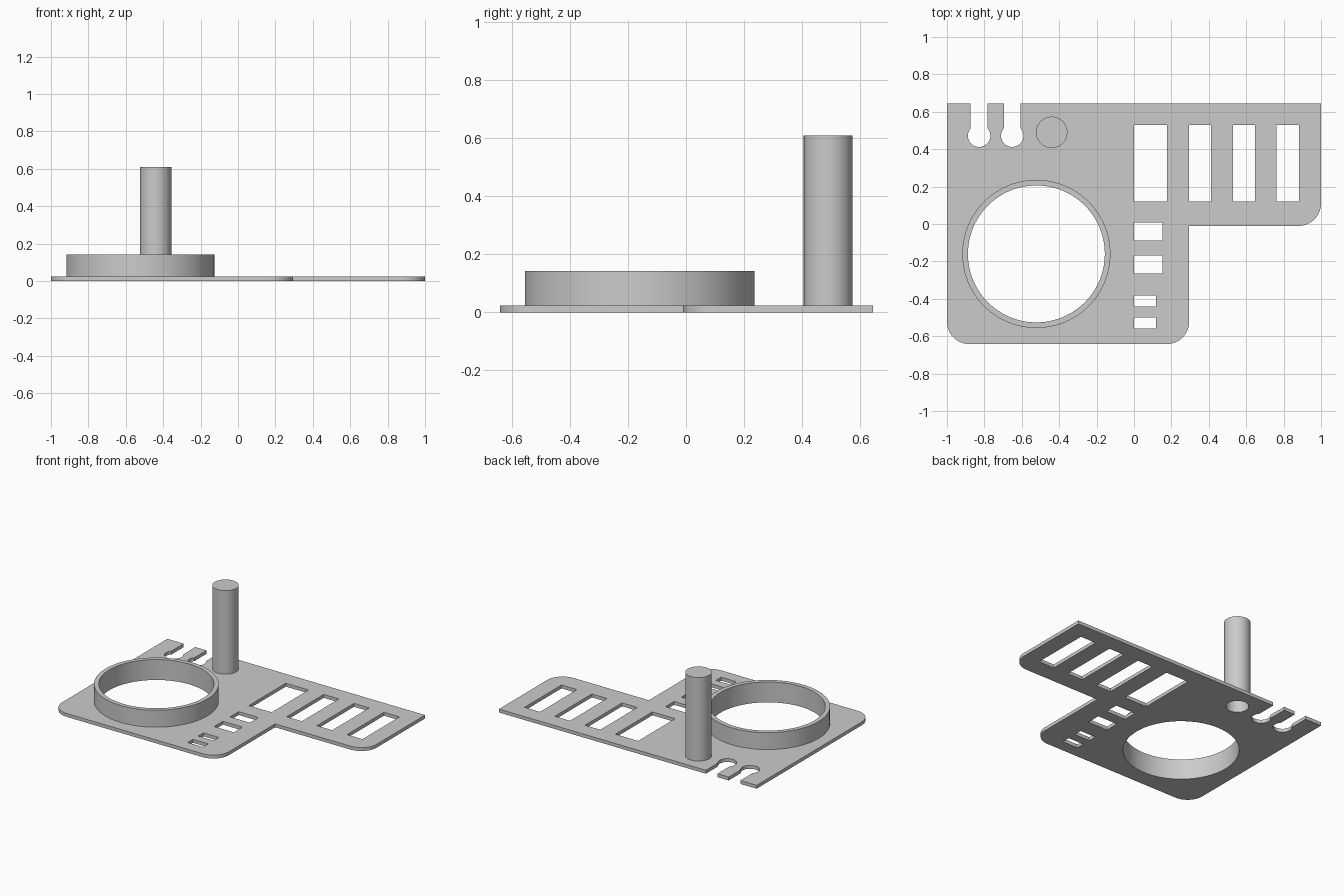
import bpy, bmesh, math

if "Cube" in bpy.data.objects:
    bpy.data.objects.remove(bpy.data.objects["Cube"])

PLATE_TOP = 0.024
RING_C, RING_OUT, RING_IN, RING_TOP = (-0.522, -0.16), 0.396, 0.366, 0.143
POST_C, POST_OUT, POST_IN, POST_TOP = (-0.44, 0.49), 0.084, 0.072, 0.61
SEGMENTS = 96

grey = bpy.data.materials.new("light grey plastic")
grey.diffuse_color = (0.6, 0.6, 0.6, 1)
grey.use_nodes = True
grey.node_tree.nodes["Principled BSDF"].inputs["Base Color"].default_value = grey.diffuse_color


def arc(center, r, start, end, n):
    """Points on an arc, angles in degrees."""
    out = []
    for i in range(n + 1):
        a = math.radians(start + (end - start) * i / n)
        out.append((center[0] + r * math.cos(a), center[1] + r * math.sin(a)))
    return out


def circle(center, r):
    return arc(center, r, 0, 360, SEGMENTS)[:-1]


def rect(x0, x1, y0, y1):
    return [(x0, y0), (x1, y0), (x1, y1), (x0, y1)]


def keyhole(cx, cy=0.472, r=0.06, half=0.045, top=0.645):
    """Open slot ending in a round pocket, traced from right to left."""
    a = math.degrees(math.acos(half / r))
    return ([(cx + half, top)] + arc((cx, cy), r, a, -180 - a, 32)
            + [(cx - half, top)])


def finish(ob):
    """Shared clean-up, shading and colour."""
    bm = bmesh.new()
    bm.from_mesh(ob.data)
    bmesh.ops.remove_doubles(bm, verts=bm.verts, dist=1e-5)
    bmesh.ops.recalc_face_normals(bm, faces=bm.faces)
    bm.to_mesh(ob.data)
    bm.free()
    ob.data.materials.clear()
    ob.data.materials.append(grey)
    bpy.ops.object.select_all(action='DESELECT')
    ob.select_set(True)
    bpy.context.view_layer.objects.active = ob
    bpy.ops.object.shade_smooth_by_angle(angle=math.radians(30))


def extruded(name, loops, height):
    """Flat plate from an outline plus hole loops, standing on z = 0."""
    cu = bpy.data.curves.new(name, 'CURVE')
    cu.dimensions = '2D'
    cu.fill_mode = 'BOTH'
    cu.extrude = height / 2
    for pts in loops:
        sp = cu.splines.new('POLY')
        sp.points.add(len(pts) - 1)
        for p, (x, y) in zip(sp.points, pts):
            p.co = (x, y, 0, 1)
        sp.use_cyclic_u = True
    tmp = bpy.data.objects.new(name + "_curve", cu)
    bpy.context.collection.objects.link(tmp)
    dg = bpy.context.evaluated_depsgraph_get()
    me = bpy.data.meshes.new_from_object(tmp.evaluated_get(dg))
    bpy.data.objects.remove(tmp)
    me.name = name
    for v in me.vertices:
        v.co.z += height / 2
    ob = bpy.data.objects.new(name, me)
    bpy.context.collection.objects.link(ob)
    finish(ob)


def lathe(name, center, profile):
    """Revolve an open (radius, z) profile about a vertical axis."""
    bm = bmesh.new()
    vs = [bm.verts.new((r, 0, z)) for r, z in profile]
    es = [bm.edges.new(pair) for pair in zip(vs, vs[1:])]
    bmesh.ops.spin(bm, geom=vs + es, cent=(0, 0, 0), axis=(0, 0, 1),
                   angle=math.tau, steps=SEGMENTS, use_merge=False)
    bmesh.ops.remove_doubles(bm, verts=bm.verts, dist=1e-5)
    bmesh.ops.translate(bm, verts=bm.verts, vec=(*center, 0))
    me = bpy.data.meshes.new(name)
    bm.to_mesh(me)
    bm.free()
    ob = bpy.data.objects.new(name, me)
    bpy.context.collection.objects.link(ob)
    finish(ob)


# Base plate: L-shaped outline with rounded front corners and keyhole slots
outline = ([(-1, 0.645)]
           + arc((-0.88, -0.522), 0.12, 180, 270, 16)
           + arc((0.175, -0.522), 0.12, 270, 360, 16)
           + [(0.295, -0.01)]
           + arc((0.88, 0.11), 0.12, 270, 360, 16)
           + [(1, 0.645)]
           + keyhole(-0.651) + keyhole(-0.828))

# Tool slots: four tall ones at the back, four small ones in a column
tall = [rect(a, b, 0.12, 0.53) for a, b in
        ((0, 0.177), (0.294, 0.412), (0.529, 0.647), (0.762, 0.882))]
small = [rect(0, w, a, b) for w, a, b in
         ((0.153, -0.088, 0.008), (0.153, -0.265, -0.168),
          (0.118, -0.44, -0.382), (0.118, -0.558, -0.5))]
holes = [circle(RING_C, RING_IN), circle(POST_C, POST_IN)]
extruded("base_plate", [outline] + tall + small + holes, PLATE_TOP)

# Round holder wall
lathe("ring_holder", RING_C, [(RING_IN, PLATE_TOP), (RING_IN, RING_TOP),
                              (RING_OUT, RING_TOP), (RING_OUT, PLATE_TOP)])

# Hollow post with a closed top
cap = POST_TOP - 0.012
lathe("hollow_post", POST_C, [(POST_IN, PLATE_TOP), (POST_IN, cap), (0, cap)])
lathe("post_shell", POST_C, [(0, POST_TOP), (POST_OUT, POST_TOP),
                             (POST_OUT, PLATE_TOP)])

# The bore lining faces inward
lining = bpy.data.objects["hollow_post"]
lining.name = "post_bore"
lining.data.flip_normals()
